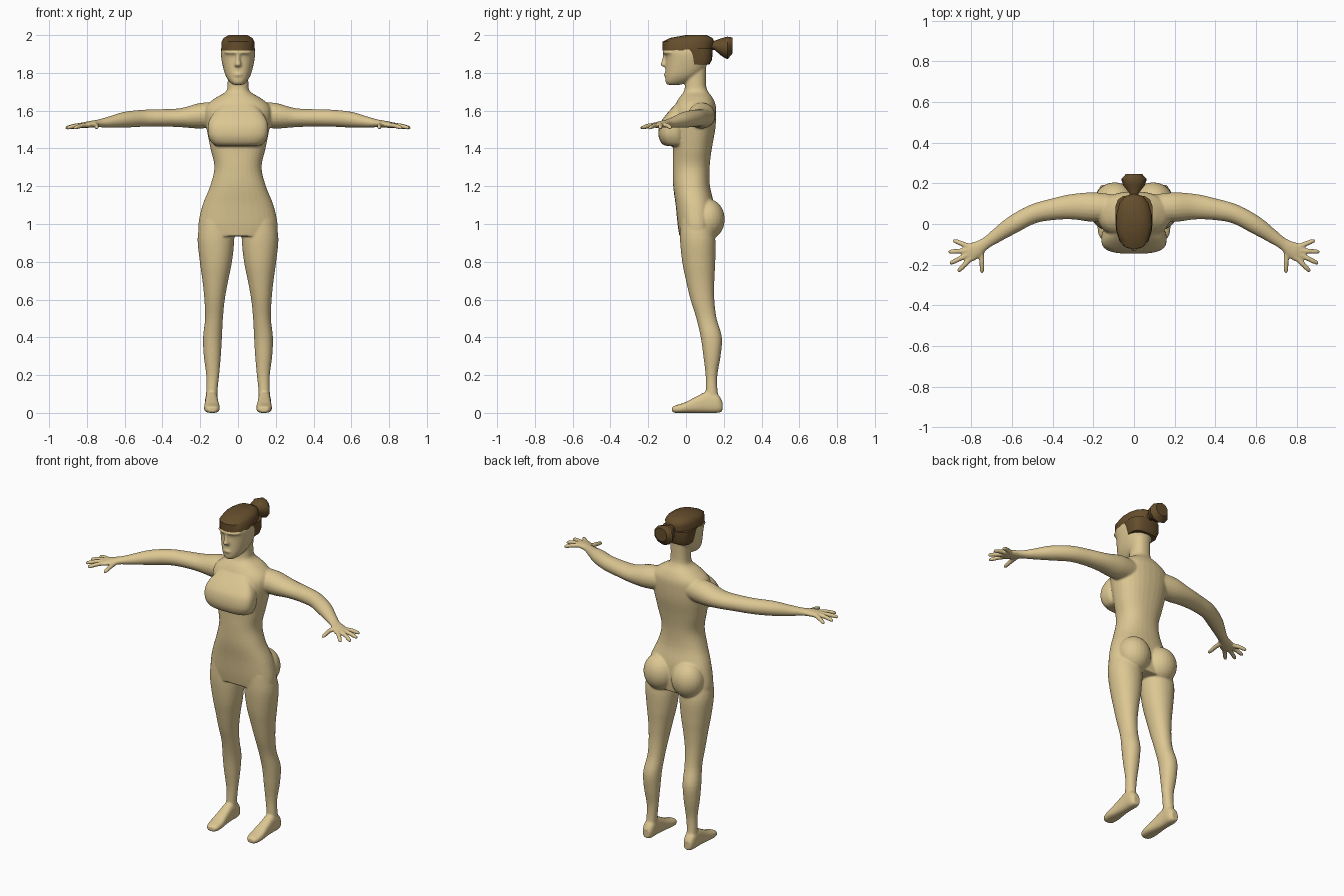
import bpy, bmesh, math
from mathutils import Vector


def material(name, rgb):
    m = bpy.data.materials.new(name)
    m.diffuse_color = (*rgb, 1)
    return m


skin = material("skin", (0.72, 0.57, 0.29))
brown = material("hair_brown", (0.13, 0.075, 0.025))


def smooth_rows(rows, steps):
    """Catmull-Rom interpolation of every number in the section rows."""
    out = []
    for i in range(len(rows) - 1):
        p = [rows[max(0, min(len(rows) - 1, i + k))] for k in (-1, 0, 1, 2)]
        for s in range(steps):
            t = s / steps
            out.append([0.5 * (2 * b + (c - a) * t + (2 * a - 5 * b + 4 * c - d) * t * t
                               + (3 * b - a - 3 * c + d) * t ** 3) for a, b, c, d in zip(*p)])
    return out + [list(rows[-1])]


def skin_rings(bm, rings):
    vs = [[bm.verts.new(p) for p in r] for r in rings]
    n = len(vs[0])
    faces = [bm.faces.new((a[i], a[(i + 1) % n], b[(i + 1) % n], b[i]))
             for a, b in zip(vs, vs[1:]) for i in range(n)]
    faces += [bm.faces.new(vs[0]), bm.faces.new(vs[-1])]
    bmesh.ops.recalc_face_normals(bm, faces=faces)


def oval(sides, n):
    """Unit superellipse points."""
    pts = []
    for i in range(sides):
        a = 2 * math.pi * (i + 0.5) / sides
        c, s = math.cos(a), math.sin(a)
        pts.append((math.copysign(abs(c) ** (2 / n), c), math.copysign(abs(s) ** (2 / n), s)))
    return pts


def stack(bm, rows, n=2.3, sides=32, steps=4, side=1):
    """Horizontal sections: z, centre x, half width, front y, back y."""
    skin_rings(bm, [[(side * (cx + u * hx), (yf + yb) / 2 + v * (yb - yf) / 2, z)
                     for u, v in oval(sides, n)]
                    for z, cx, hx, yf, yb in smooth_rows(rows, steps)])


def limb(bm, rows, n=2.0, sides=20, steps=4, side=1):
    """Upright sections along a path: x, y, z, half width, half height."""
    rows = smooth_rows(rows, steps)
    rings = []
    for i, (x, y, z, w, h) in enumerate(rows):
        a, b = rows[max(i - 1, 0)], rows[min(i + 1, len(rows) - 1)]
        d = Vector((b[0] - a[0], b[1] - a[1])).normalized()
        rings.append([(side * (x - d.y * w * u), y + d.x * w * u, z + h * v)
                      for u, v in oval(sides, n)])
    skin_rings(bm, rings)


def ball(bm, centre, radii):
    vs = bmesh.ops.create_uvsphere(bm, u_segments=24, v_segments=16, radius=1)["verts"]
    for v in vs:
        v.co = Vector(centre) + Vector(r * c for r, c in zip(radii, v.co))


def finish(bm, name, mat):
    me = bpy.data.meshes.new(name)
    bm.to_mesh(me)
    bm.free()
    me.materials.append(mat)
    ob = bpy.data.objects.new(name, me)
    bpy.context.collection.objects.link(ob)
    return ob


# Torso and neck
body = bmesh.new()
stack(body, [(0.935, 0, 0.205, -0.035, 0.15), (1.0, 0, 0.21, -0.045, 0.155),
             (1.1, 0, 0.188, -0.055, 0.15), (1.2, 0, 0.148, -0.068, 0.127),
             (1.3, 0, 0.125, -0.07, 0.125), (1.4, 0, 0.146, -0.068, 0.137),
             (1.5, 0, 0.166, -0.075, 0.155), (1.58, 0, 0.178, -0.075, 0.16),
             (1.63, 0, 0.165, -0.058, 0.157), (1.67, 0, 0.115, -0.035, 0.14),
             (1.7, 0, 0.066, -0.012, 0.118), (1.74, 0, 0.055, -0.005, 0.106),
             (1.86, 0, 0.055, 0.0, 0.108)])

# Chest
stack(body, [(1.412, 0, 0.105, -0.095, 0.0), (1.425, 0, 0.135, -0.128, 0.0),
             (1.47, 0, 0.158, -0.146, 0.0), (1.53, 0, 0.158, -0.138, 0.0),
             (1.58, 0, 0.135, -0.105, 0.0), (1.63, 0, 0.09, -0.06, 0.0)], n=3)

# Head, brow, nose and lips
stack(body, [(1.737, 0, 0.024, -0.098, -0.03), (1.75, 0, 0.042, -0.108, 0.01),
             (1.78, 0, 0.063, -0.11, 0.06), (1.82, 0, 0.077, -0.109, 0.1),
             (1.88, 0, 0.089, -0.108, 0.122), (1.92, 0, 0.089, -0.118, 0.13),
             (1.97, 0, 0.075, -0.09, 0.11)])
ball(body, (0, -0.075, 1.908), (0.075, 0.05, 0.016))
ball(body, (0, -0.1, 1.79), (0.028, 0.018, 0.012))
stack(body, [(1.832, 0, 0.012, -0.122, -0.09), (1.843, 0, 0.018, -0.134, -0.09),
             (1.87, 0, 0.012, -0.127, -0.09), (1.91, 0, 0.01, -0.12, -0.09)], sides=12)

FINGERS = [((0.80, -0.115), (0.891, -0.08)), ((0.80, -0.13), (0.913, -0.137)),
           ((0.795, -0.14), (0.907, -0.195)), ((0.785, -0.15), (0.867, -0.235)),
           ((0.75, -0.115), (0.748, -0.241))]

for s in (1, -1):
    # Leg and buttock
    stack(body, [(1.02, 0.115, 0.085, -0.03, 0.13), (0.92, 0.117, 0.097, -0.032, 0.155),
                 (0.8, 0.117, 0.085, -0.02, 0.155), (0.7, 0.12, 0.068, 0.0, 0.15),
                 (0.6, 0.124, 0.054, 0.024, 0.15), (0.5, 0.127, 0.047, 0.055, 0.162),
                 (0.4, 0.135, 0.05, 0.078, 0.19), (0.3, 0.136, 0.045, 0.092, 0.183),
                 (0.2, 0.134, 0.034, 0.104, 0.166), (0.12, 0.138, 0.03, 0.104, 0.167),
                 (0.03, 0.14, 0.032, 0.1, 0.18)], side=s, n=2.1)
    ball(body, (s * 0.095, 0.115, 1.025), (0.098, 0.09, 0.108))
    # Foot
    limb(body, [(0.14, 0.192, 0.035, 0.022, 0.028), (0.14, 0.165, 0.05, 0.034, 0.05),
                (0.14, 0.11, 0.056, 0.034, 0.056), (0.139, 0.05, 0.042, 0.037, 0.042),
                (0.138, -0.01, 0.027, 0.042, 0.027), (0.137, -0.055, 0.02, 0.036, 0.02),
                (0.136, -0.073, 0.018, 0.022, 0.013)], side=s, n=2.6)
    # Arm and palm
    limb(body, [(0.1, 0.08, 1.58, 0.065, 0.065), (0.2, 0.083, 1.573, 0.073, 0.068),
                (0.3, 0.085, 1.563, 0.063, 0.051), (0.4, 0.072, 1.562, 0.053, 0.046),
                (0.5, 0.048, 1.56, 0.047, 0.045), (0.6, -0.006, 1.552, 0.044, 0.042),
                (0.68, -0.06, 1.54, 0.034, 0.03), (0.735, -0.098, 1.533, 0.029, 0.021),
                (0.78, -0.127, 1.528, 0.041, 0.018), (0.815, -0.147, 1.523, 0.044, 0.015),
                (0.83, -0.155, 1.52, 0.03, 0.01)], side=s)
    # Fingers and thumb
    for (x0, y0), (x1, y1) in FINGERS:
        limb(body, [(x0, y0, 1.526, 0.013, 0.013),
                    ((x0 + x1) / 2, (y0 + y1) / 2, 1.521, 0.013, 0.013),
                    (x0 + 0.9 * (x1 - x0), y0 + 0.9 * (y1 - y0), 1.511, 0.011, 0.011),
                    (x1, y1, 1.507, 0.006, 0.006)], side=s, sides=10)

# Fuse the body parts into one continuous skin
ob = finish(body, "body", skin)
fuse = ob.modifiers.new("fuse", "REMESH")
fuse.mode = "VOXEL"
fuse.voxel_size = 0.006
fuse.use_smooth_shade = True
relax = ob.modifiers.new("relax", "SMOOTH")
relax.factor = 0.5
relax.iterations = 4

# Hair cap and nape
hair = bmesh.new()
stack(hair, [(1.918, 0, 0.09, -0.124, 0.137), (1.965, 0, 0.088, -0.125, 0.15),
             (1.985, 0, 0.078, -0.085, 0.14), (2.0, 0, 0.05, 0.0, 0.11)],
      sides=14, steps=1)
stack(hair, [(1.845, 0, 0.082, 0.012, 0.125), (1.87, 0, 0.089, 0.005, 0.138),
             (1.93, 0, 0.092, -0.03, 0.142)], n=3.2, sides=14, steps=1)
# Ponytail
limb(hair, [(0, 0.125, 1.945, 0.022, 0.024), (0, 0.15, 1.946, 0.022, 0.024),
            (0, 0.19, 1.936, 0.056, 0.048), (0, 0.22, 1.932, 0.066, 0.06),
            (0, 0.246, 1.945, 0.042, 0.042)], sides=10, steps=1)
ob = finish(hair, "hair", brown)
bpy.context.view_layer.objects.active = ob
ob.select_set(True)
bpy.ops.object.shade_smooth_by_angle(angle=math.radians(40))
